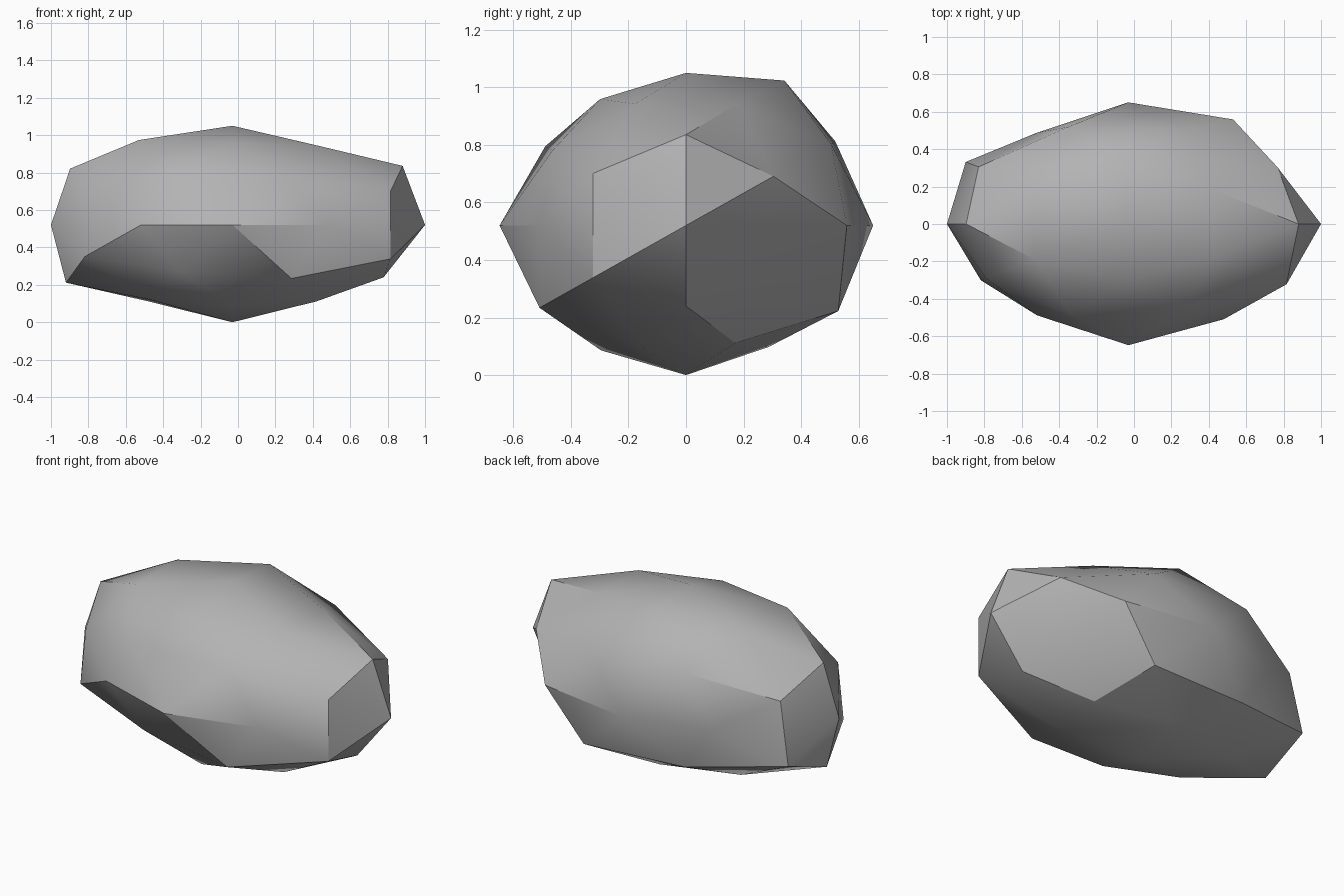
import bpy, bmesh, math
from itertools import product
from mathutils import Vector

cube = bpy.data.objects.get("Cube")
if cube:
    bpy.data.objects.remove(cube, do_unlink=True)

STRETCH = Vector((1, 0.617, 0.561))
CENTRE = Vector((-0.03, 0, 0.52))

# Directions of a once-divided icosahedron, with how far the stone reaches
# along each; signs run + before -, the last axis changing fastest
FAMILIES = [
    ((1, 0, 0), (1.03, 0.97)),
    ((0, 1, 0), (1.054, 1.05)),
    ((0, 0, 1), (0.945, 0.927)),
    ((0.851, 0, 0.526), (1.07, 0.95, 1.02, 1.046)),
    ((0.526, 0.851, 0), (1.065, 0.97, 0.93, 0.93)),
    ((0, 0.526, 0.851), (1.055, 0.885, 0.92, 0.91)),
    ((0.809, 0.5, 0.309), (0.985, 0.86, 1.045, 1.045, 0.99, 1.075, 0.94, 0.975)),
    ((0.5, 0.309, 0.809), (0.93, 0.9, 0.93, 0.9, 1.0, 0.9, 1.0, 0.88)),
    ((0.309, 0.809, 0.5), (1.01, 1.06, 0.93, 1.02, 1.04, 0.99, 0.98, 0.89)),
]

# Wrap the even ball first, then push each corner to its own distance
bm = bmesh.new()
corners = []
for base, reaches in FAMILIES:
    signs = product(*[(1, -1) if value else (1,) for value in base])
    for sign, reach in zip(signs, reaches):
        direction = Vector([v * s for v, s in zip(base, sign)]).normalized()
        place = CENTRE + direction * STRETCH * reach
        corners.append((bm.verts.new(direction), place))
bmesh.ops.convex_hull(bm, input=bm.verts[:])
for vert, place in corners:
    vert.co = place
bmesh.ops.recalc_face_normals(bm, faces=bm.faces[:])

mesh = bpy.data.meshes.new("stone")
bm.to_mesh(mesh)
bm.free()
stone = bpy.data.objects.new("stone", mesh)
bpy.context.collection.objects.link(stone)

# Plain grey
grey = bpy.data.materials.new("stone grey")
grey.use_nodes = True
colour = (0.45, 0.45, 0.45, 1)
grey.diffuse_color = colour
grey.node_tree.nodes["Principled BSDF"].inputs["Base Color"].default_value = colour
mesh.materials.append(grey)

# Soft facets with the strongest ridges kept sharp
bpy.ops.object.select_all(action="DESELECT")
stone.select_set(True)
bpy.context.view_layer.objects.active = stone
bpy.ops.object.shade_smooth_by_angle(angle=math.radians(30))
